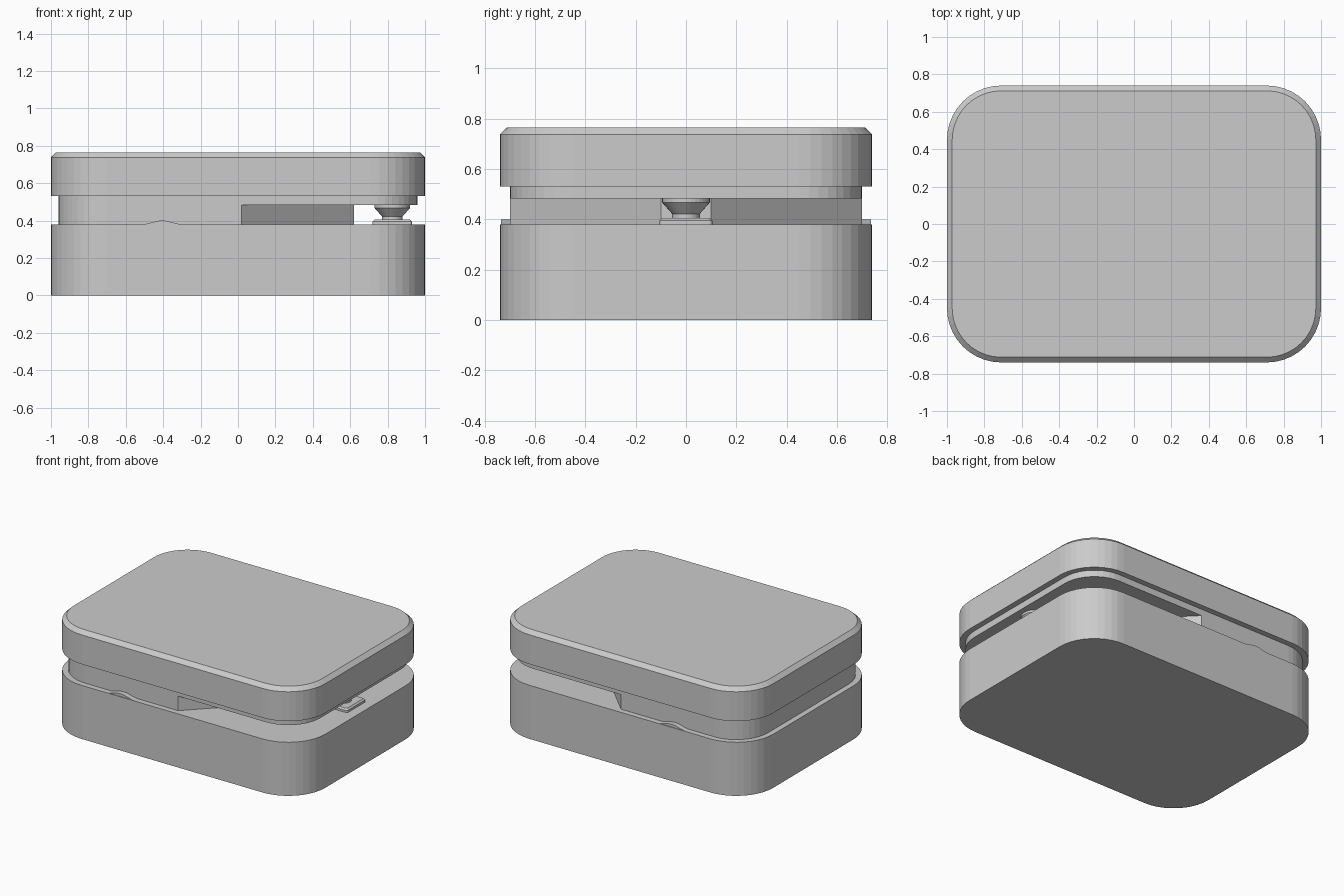
import bpy, bmesh
from math import cos, sin, pi

if "Cube" in bpy.data.objects:
    bpy.data.objects.remove(bpy.data.objects["Cube"])


def finish(name, bm, smooth=False):
    bmesh.ops.recalc_face_normals(bm, faces=bm.faces)
    mesh = bpy.data.meshes.new(name)
    bm.to_mesh(mesh)
    bm.free()
    ob = bpy.data.objects.new(name, mesh)
    bpy.context.collection.objects.link(ob)
    return ob


def loft(name, loops):
    """Stack matching closed loops of 3D points into a capped solid."""
    bm = bmesh.new()
    rings = [[bm.verts.new(p) for p in loop] for loop in loops]
    for a, b in zip(rings, rings[1:]):
        n = len(a)
        for i in range(n):
            j = (i + 1) % n
            bm.faces.new((a[i], a[j], b[j], b[i]))
    bm.faces.new(rings[0][::-1])
    bm.faces.new(rings[-1])
    return finish(name, bm)


def corner(cx, cy, r, start, seg=10):
    return [(cx + r * cos(start + pi / 2 * i / seg),
             cy + r * sin(start + pi / 2 * i / seg)) for i in range(seg + 1)]


def rounded(hx, hy, r, x=0.0):
    return (corner(x + hx - r, hy - r, r, 0) + corner(x - hx + r, hy - r, r, pi / 2)
            + corner(x - hx + r, -hy + r, r, pi) + corner(x + hx - r, -hy + r, r, 1.5 * pi))


def at(points, z):
    return [(x, y, z) for x, y in points]


HX, HY, R = 1.0, 0.74, 0.29

# lower body
base = rounded(HX, HY, R)
loft("base_body", [at(base, 0), at(base, 0.38)])

# upper lid with chamfered top edge
top = rounded(HX - 0.028, HY - 0.028, R - 0.028)
loft("lid", [at(base, 0.53), at(base, 0.738), at(top, 0.765)])

# inset ledge under the lid
inset = rounded(HX - 0.04, HY - 0.04, R - 0.04)
loft("lid_ledge", [at(inset, 0.483), at(inset, 0.53)])

# spacer block, cut back at 45 degrees towards the right side
ix, iy, ir = HX - 0.04, HY - 0.04, R - 0.04
spacer = ([(0.62, -0.10), (0.62, 0.10), (0.02, iy)]
          + corner(-ix + ir, iy - ir, ir, pi / 2)
          + corner(-ix + ir, -iy + ir, ir, pi) + [(0.02, -iy)])
loft("spacer_block", [at(spacer, 0.38), at(spacer, 0.483)])

# small arched finger tabs on the front and back rims
arch = [(-0.405 + 0.11 * t, 0.38 + 0.01 * (1 + cos(pi * t)))
        for t in [i / 8 - 1 for i in range(17)]]
for side, name in ((-1, "front_tab"), (1, "back_tab")):
    loft(name, [[(x, side * y, z) for x, z in arch] for y in (0.695, 0.736)])

# square foot plate of the button
plate = rounded(0.105, 0.105, 0.015, 0.825)
plate_top = rounded(0.095, 0.095, 0.01, 0.825)
loft("button_plate", [at(plate, 0.38), at(plate, 0.395), at(plate_top, 0.405)])

# flared button stem
profile = [(0.055, 0.405), (0.055, 0.422), (0.095, 0.467), (0.095, 0.483)]
loft("button_stem", [[(0.825 + r * cos(2 * pi * i / 32), r * sin(2 * pi * i / 32), z)
                      for i in range(32)] for r, z in profile])
